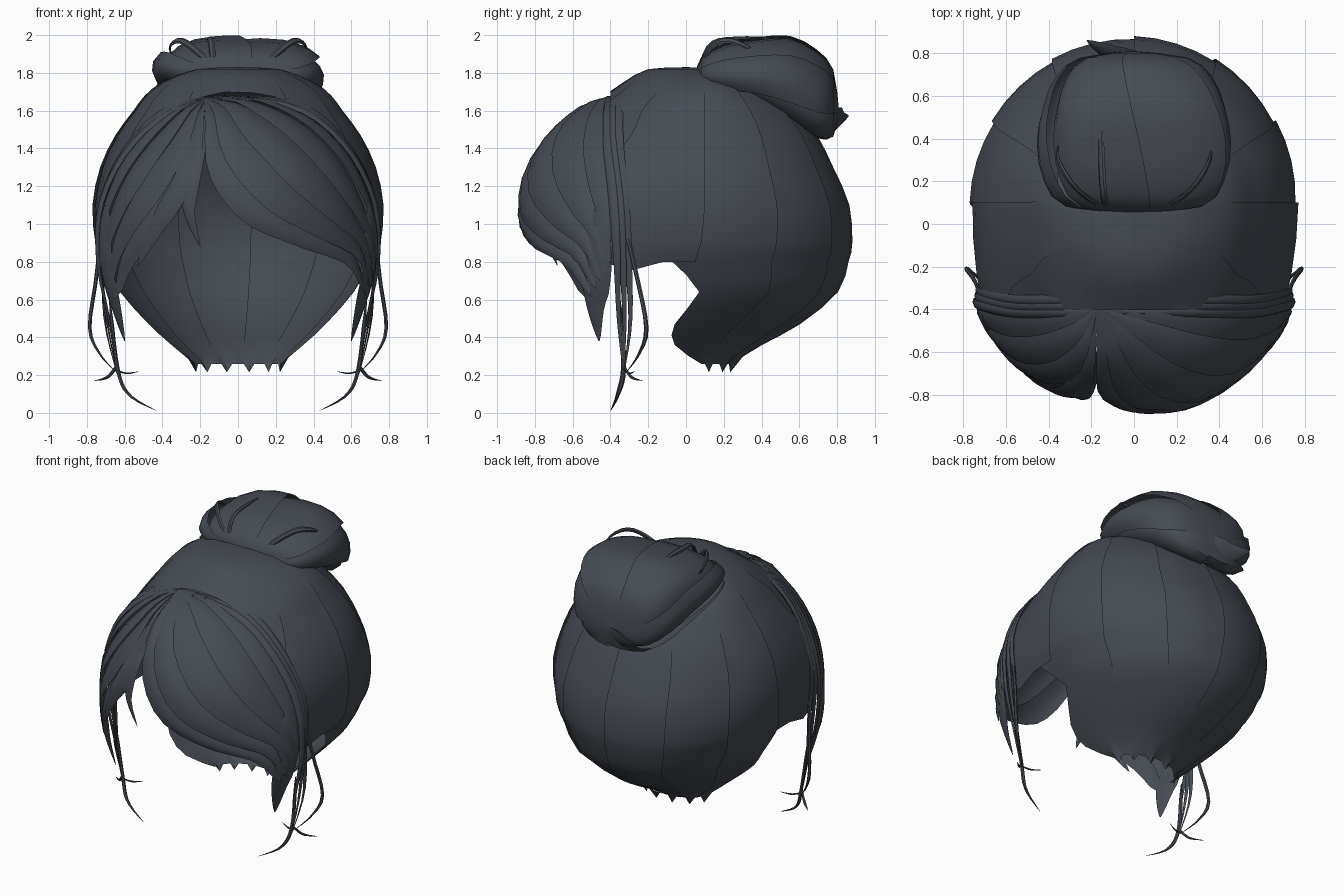
import bpy, bmesh, math
from mathutils import Vector

if "Cube" in bpy.data.objects:
    bpy.data.objects.remove(bpy.data.objects["Cube"], do_unlink=True)

HEAD = Vector((0, -0.1, 1.1))
FACE = Vector((0, -0.35, 1.0))

hair = bpy.data.materials.new("dark slate hair")
colour = (0.061, 0.071, 0.087, 1)
hair.diffuse_color = colour
hair.use_nodes = True
hair.node_tree.nodes["Principled BSDF"].inputs["Base Color"].default_value = colour


def at(points, t):
    """Point on a smooth curve through the given points, t from 0 to 1."""
    last = len(points) - 1
    i = min(int(t * last), last - 1)
    f = t * last - i
    a, b, c, d = (Vector(points[max(0, min(last, i + k))]) for k in (-1, 0, 1, 2))
    return b + ((c - a) * f + (2 * a - 5 * b + 4 * c - d) * f ** 2
                + (3 * b - a - 3 * c + d) * f ** 3) / 2


def sheet(bm, rows, closed=False):
    """Quad grid through rows of points."""
    grid = [[bm.verts.new(p) for p in row] for row in rows]
    for low, high in zip(grid, grid[1:]):
        count = len(low)
        for j in range(count if closed else count - 1):
            k = (j + 1) % count
            bm.faces.new((low[j], low[k], high[k], high[j]))


def finish(bm, name, angle=40):
    bmesh.ops.remove_doubles(bm, verts=bm.verts, dist=0.0005)
    mesh = bpy.data.meshes.new(name)
    bm.to_mesh(mesh)
    bm.free()
    mesh.materials.append(hair)
    obj = bpy.data.objects.new(name, mesh)
    bpy.context.collection.objects.link(obj)
    bpy.ops.object.select_all(action="DESELECT")
    obj.select_set(True)
    bpy.context.view_layer.objects.active = obj
    bpy.ops.object.shade_smooth_by_angle(angle=math.radians(angle))


def lock(bm, path, width, thick, centre=HEAD, steps=14, sides=6):
    """Flattened tapering strand that lies against the head."""
    rows = []
    for i in range(steps + 1):
        t = i / steps
        p = at(path, t)
        along = (at(path, min(1, t + 0.02)) - at(path, max(0, t - 0.02))).normalized()
        side = along.cross(p - centre).normalized()
        out = side.cross(along)
        taper = min(1, 0.25 + 5 * t, 0.04 + 2.2 * (1 - t))
        rows.append([p + taper * (side * width * math.cos(a) + out * thick * math.sin(a))
                     for a in (math.tau * k / sides for k in range(sides))])
    sheet(bm, rows, closed=True)


def mirrored(path, s):
    return [(x * s, y, z) for x, y, z in path]


# Each panel or lobe is sampled across and tucks under its neighbour at the end
ACROSS = (0, 0.25, 0.5, 0.75, 1, 1.18)

# Back and crown: rows are height, half width, back y, centre y, front depth
PROFILE = [(1.83, 0, 0, 0, 0), (1.82, 0.22, 0.2, 0.02, 0.22),
           (1.75, 0.4, 0.36, 0.1, 0.43), (1.68, 0.49, 0.48, 0.1, 0.53),
           (1.6, 0.55, 0.58, 0.1, 0.66), (1.47, 0.645, 0.69, 0.1, 0.77),
           (1.3, 0.725, 0.775, 0.1, 1.04), (1.1, 0.765, 0.86, 0.1, 1.3),
           (0.9, 0.75, 0.875, 0.08, 1.3), (0.8, 0.71, 0.855, 0.05, 1.3),
           (0.64, 0.62, 0.8, 0.07, 0), (0.47, 0.47, 0.6, -0.06, 0),
           (0.36, 0.35, 0.4, -0.06, 0), (0.26, 0.23, 0.24, 0.08, 0)]
PANELS = 12
bm = bmesh.new()
levels = 2 * (len(PROFILE) - 1)
for panel in range(PANELS):
    rows = []
    for i in range(levels + 1):
        z, half, back, mid, front = at(PROFILE, i / levels)
        row = []
        for s in ACROSS:
            a = math.tau * (panel + s) / PANELS
            swell = 1 + (0.007 - 0.018 * s) * min(1, i / 6)
            depth = back - mid if math.cos(a) > 0 else front
            row.append((half * swell * math.sin(a), mid + depth * swell * math.cos(a), z))
        rows.append(row)
    # Temples stop above the ear, the nape carries on down
    if math.cos(math.tau * (panel + 0.5) / PANELS) < 0:
        rows = [r for r in rows if r[0][2] > 0.795]
    rows[-1] = [(x, y, z - (0.045 if j == 2 else 0)) for j, (x, y, z) in enumerate(rows[-1])]
    sheet(bm, rows)
bmesh.ops.bisect_plane(bm, geom=bm.verts[:] + bm.edges[:] + bm.faces[:],
                       plane_co=(0, -0.4, 0), plane_no=(0, -1, 0), clear_outer=True)
finish(bm, "back_hair")

# Fringe: two swept fans of locks from an off-centre parting
ROOT = (-0.17, -0.39, 1.67)


def fringe(name, lower, arch, locks, steps=16):
    bm = bmesh.new()
    for n in range(locks):
        rows = []
        for i in range(steps + 1):
            row = []
            for s in ACROSS:
                u = min(1, (n + s) / locks)
                v = i / steps * (1 - 0.08 * abs(2 * s - 1))
                a, b = at(lower, v) - FACE, at(arch, v) - FACE
                way = a.normalized().lerp(b.normalized(), u).normalized()
                reach = a.length + (b.length - a.length) * u
                lift = (0.008 - 0.014 * s + 0.01 * math.sin(math.pi * s)) * min(1, 3 * v)
                row.append(FACE + way * (reach + lift))
            rows.append(row)
        sheet(bm, rows)
    finish(bm, name)


fringe("fringe_left",
       [ROOT, (-0.175, -0.66, 1.53), (-0.15, -0.81, 1.25), (0.03, -0.87, 1.01),
        (0.32, -0.805, 0.88), (0.58, -0.63, 0.78), (0.66, -0.51, 0.6)],
       [ROOT, (0.1, -0.39, 1.67), (0.36, -0.39, 1.58), (0.55, -0.39, 1.42),
        (0.67, -0.39, 1.22), (0.73, -0.39, 1.02), (0.73, -0.39, 0.8)], locks=5)
fringe("fringe_right",
       [ROOT, (-0.18, -0.65, 1.54), (-0.2, -0.77, 1.3), (-0.3, -0.79, 1.08),
        (-0.44, -0.74, 0.92), (-0.56, -0.63, 0.76), (-0.63, -0.53, 0.58)],
       [ROOT, (-0.3, -0.39, 1.63), (-0.46, -0.39, 1.52), (-0.6, -0.39, 1.36),
        (-0.68, -0.39, 1.2), (-0.73, -0.39, 1.02), (-0.73, -0.39, 0.8)], locks=4)

# Loose locks of the fringe
bm = bmesh.new()
lock(bm, [(-0.18, -0.6, 1.56), (-0.23, -0.77, 1.3), (-0.26, -0.81, 1.08), (-0.2, -0.8, 0.88)], 0.045, 0.015)
lock(bm, [(-0.19, -0.6, 1.56), (-0.28, -0.78, 1.25), (-0.42, -0.76, 1), (-0.53, -0.68, 0.78)], 0.06, 0.015)
for s in (1, -1):
    lock(bm, mirrored([(0.7, -0.45, 1.1), (0.7, -0.46, 0.8), (0.65, -0.48, 0.58), (0.6, -0.46, 0.38)], s), 0.075, 0.015)
finish(bm, "fringe_locks")

# Strands over the hairline that hang down at both sides
bm = bmesh.new()
for s in (1, -1):
    for k in range(3):
        y, w = -0.415 + 0.03 * k, 0.012 * k
        lock(bm, mirrored([(-0.05, y, 1.675), (0.32, y, 1.61 + w), (0.57, y, 1.41 + w),
                           (0.72, y + 0.03, 1.12), (0.74 - w, y + 0.05, 0.8),
                           (0.68 + w, y + 0.06, 0.48), (0.64, -0.33, 0.2)], s), 0.026, 0.012, steps=22)
    lock(bm, mirrored([(0.71, -0.35, 1.1), (0.75, -0.26, 0.72), (0.785, -0.21, 0.45),
                       (0.73, -0.25, 0.31), (0.64, -0.32, 0.21)], s), 0.012, 0.01)
    lock(bm, mirrored([(0.68, -0.35, 0.6), (0.64, -0.33, 0.25), (0.58, -0.36, 0.1), (0.43, -0.4, 0.01)], s), 0.014, 0.01)
    lock(bm, mirrored([(0.64, -0.33, 0.25), (0.69, -0.29, 0.19), (0.76, -0.23, 0.17)], s), 0.009, 0.007)
    lock(bm, mirrored([(0.66, -0.33, 0.23), (0.59, -0.3, 0.21), (0.52, -0.27, 0.22)], s), 0.006, 0.005)
finish(bm, "side_strands")

# Bun: twisted overlapping lobes; rows are y, half width, centre height, half height
BUN_PROFILE = [(0.05, 0, 1.79, 0), (0.08, 0.31, 1.8, 0.08), (0.2, 0.41, 1.81, 0.14),
               (0.38, 0.44, 1.8, 0.18), (0.55, 0.41, 1.76, 0.225),
               (0.69, 0.35, 1.69, 0.225), (0.78, 0.24, 1.64, 0.17), (0.81, 0, 1.6, 0)]
LOBES = 6
bm = bmesh.new()
bun_levels = 2 * (len(BUN_PROFILE) - 1)
for n in range(LOBES):
    rows = []
    for i in range(bun_levels + 1):
        t = i / bun_levels
        y, half, z, tall = at(BUN_PROFILE, t)
        row = []
        for s in ACROSS:
            a = math.tau * (n + 0.2 + s) / LOBES + 0.6 * t
            r = 1.05 - 0.11 * s + 0.04 * math.sin(math.pi * s)
            # Slightly boxy section
            r *= 1 + 0.07 * math.sin(2 * a) ** 2
            row.append((half * r * math.cos(a), y, z + tall * r * math.sin(a)))
        rows.append(row)
    sheet(bm, rows)
finish(bm, "bun")

# Loose end of the bun at the back
BUN = Vector((0, 0.42, 1.72))
bm = bmesh.new()
lock(bm, [(0.25, 0.64, 1.55), (0.05, 0.75, 1.54), (-0.1, 0.8, 1.54), (-0.22, 0.86, 1.57)], 0.09, 0.025, BUN)
finish(bm, "bun_loose_end")

# Fine stray loops on the bun
bm = bmesh.new()
for s in (1, -1):
    lock(bm, mirrored([(0.08, 0.07, 1.78), (0.2, 0.11, 1.9), (0.3, 0.2, 1.97), (0.36, 0.32, 1.94), (0.34, 0.4, 1.86)], s), 0.018, 0.01, BUN)
lock(bm, [(-0.13, 0.07, 1.82), (-0.14, 0.13, 1.95), (-0.15, 0.26, 1.98), (-0.15, 0.5, 1.97), (-0.1, 0.68, 1.88)], 0.018, 0.01, BUN)
finish(bm, "bun_strays")
